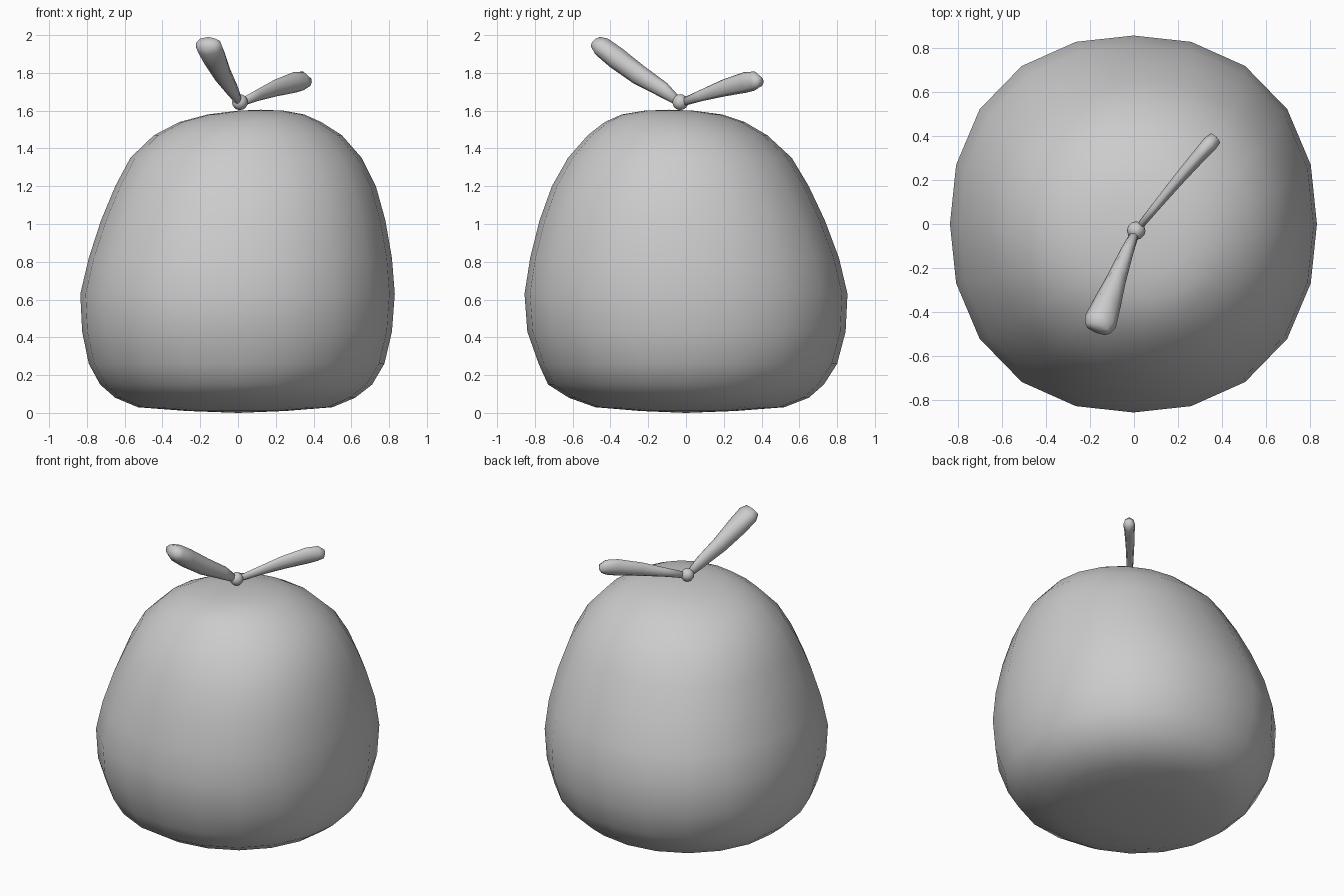
import bpy, bmesh, math
from mathutils import Vector

if "Cube" in bpy.data.objects:
    bpy.data.objects.remove(bpy.data.objects["Cube"])


def loft(name, rings, start, end, angle=None):
    """Skin closed rings of points and close both ends onto a pole."""
    bm = bmesh.new()
    vs = [[bm.verts.new(p) for p in ring] for ring in rings]
    n = len(vs[0])
    a, b = bm.verts.new(start), bm.verts.new(end)
    for i in range(n):
        j = (i + 1) % n
        for lo, hi in zip(vs, vs[1:]):
            bm.faces.new((lo[i], lo[j], hi[j], hi[i]))
        bm.faces.new((a, vs[0][j], vs[0][i]))
        bm.faces.new((b, vs[-1][i], vs[-1][j]))
    bmesh.ops.recalc_face_normals(bm, faces=bm.faces)
    for f in bm.faces:
        f.smooth = True
    me = bpy.data.meshes.new(name)
    bm.to_mesh(me)
    bm.free()
    ob = bpy.data.objects.new(name, me)
    bpy.context.collection.objects.link(ob)
    return ob


def rounded_ring(z, x0, x1, y0, y1, power, n=20):
    """Slightly squared oval filling the given extents."""
    cx, cy, rx, ry = (x0 + x1) / 2, (y0 + y1) / 2, (x1 - x0) / 2, (y1 - y0) / 2
    pts = []
    for i in range(n):
        t = math.tau * i / n
        c, s = math.cos(t), math.sin(t)
        k = (abs(c) ** power + abs(s) ** power) ** (-1 / power)
        pts.append((cx + rx * k * c, cy + ry * k * s, z))
    return pts


# Fruit body: height, left, right, front, back, squareness
profile = [
    (0.01, -0.27, 0.25, -0.24, 0.26, 2.0),
    (0.03, -0.53, 0.50, -0.48, 0.52, 2.0),
    (0.08, -0.65, 0.62, -0.62, 0.65, 2.05),
    (0.15, -0.73, 0.71, -0.73, 0.73, 2.1),
    (0.26, -0.79, 0.775, -0.78, 0.80, 2.2),
    (0.43, -0.825, 0.815, -0.84, 0.845, 2.25),
    (0.63, -0.835, 0.83, -0.855, 0.855, 2.25),
    (0.82, -0.79, 0.815, -0.825, 0.81, 2.25),
    (1.02, -0.725, 0.78, -0.775, 0.735, 2.2),
    (1.20, -0.65, 0.73, -0.71, 0.65, 2.15),
    (1.35, -0.57, 0.655, -0.625, 0.56, 2.1),
    (1.47, -0.445, 0.55, -0.52, 0.43, 2.05),
    (1.54, -0.31, 0.44, -0.43, 0.31, 2.0),
    (1.58, -0.16, 0.35, -0.34, 0.19, 2.0),
    (1.60, 0.0, 0.24, -0.22, 0.04, 2.0),
]
loft("fruit_body", [rounded_ring(*p) for p in profile], (0, 0, 0), (0.12, -0.09, 1.605))

# Knob where the two sprigs meet
bpy.ops.mesh.primitive_uv_sphere_add(segments=12, ring_count=8, radius=0.042, location=(0.01, -0.03, 1.645))
knob = bpy.context.object
knob.name = "stem_knob"
bpy.ops.object.shade_smooth()


def sprig(name, path, tip, sides=8):
    """Club-shaped sprig; each station is x, y, z, half width, half height."""
    pts = [Vector(p[:3]) for p in path]
    rings = []
    for i, p in enumerate(path):
        d = (pts[min(i + 1, len(pts) - 1)] - pts[max(i - 1, 0)]).normalized()
        side = d.cross(Vector((0, 0, 1))).normalized()
        up = side.cross(d)
        rings.append([pts[i] + side * p[3] * math.cos(math.tau * k / sides)
                      + up * p[4] * math.sin(math.tau * k / sides) for k in range(sides)])
    return loft(name, rings, pts[0], tip)


# Front sprig, tall and broad at its end
sprig("front_sprig", [
    (0.01, -0.03, 1.64, 0.018, 0.02),
    (-0.03, -0.12, 1.71, 0.03, 0.042),
    (-0.08, -0.25, 1.79, 0.045, 0.055),
    (-0.125, -0.37, 1.88, 0.065, 0.06),
    (-0.153, -0.445, 1.938, 0.075, 0.055),
    (-0.165, -0.475, 1.962, 0.06, 0.035),
], (-0.167, -0.48, 1.967))

# Back sprig, lower and thin
sprig("back_sprig", [
    (0.01, -0.03, 1.64, 0.015, 0.02),
    (0.10, 0.08, 1.68, 0.02, 0.03),
    (0.20, 0.20, 1.72, 0.026, 0.045),
    (0.30, 0.315, 1.75, 0.032, 0.055),
    (0.345, 0.365, 1.757, 0.036, 0.05),
    (0.37, 0.39, 1.75, 0.03, 0.028),
], (0.375, 0.395, 1.748))
